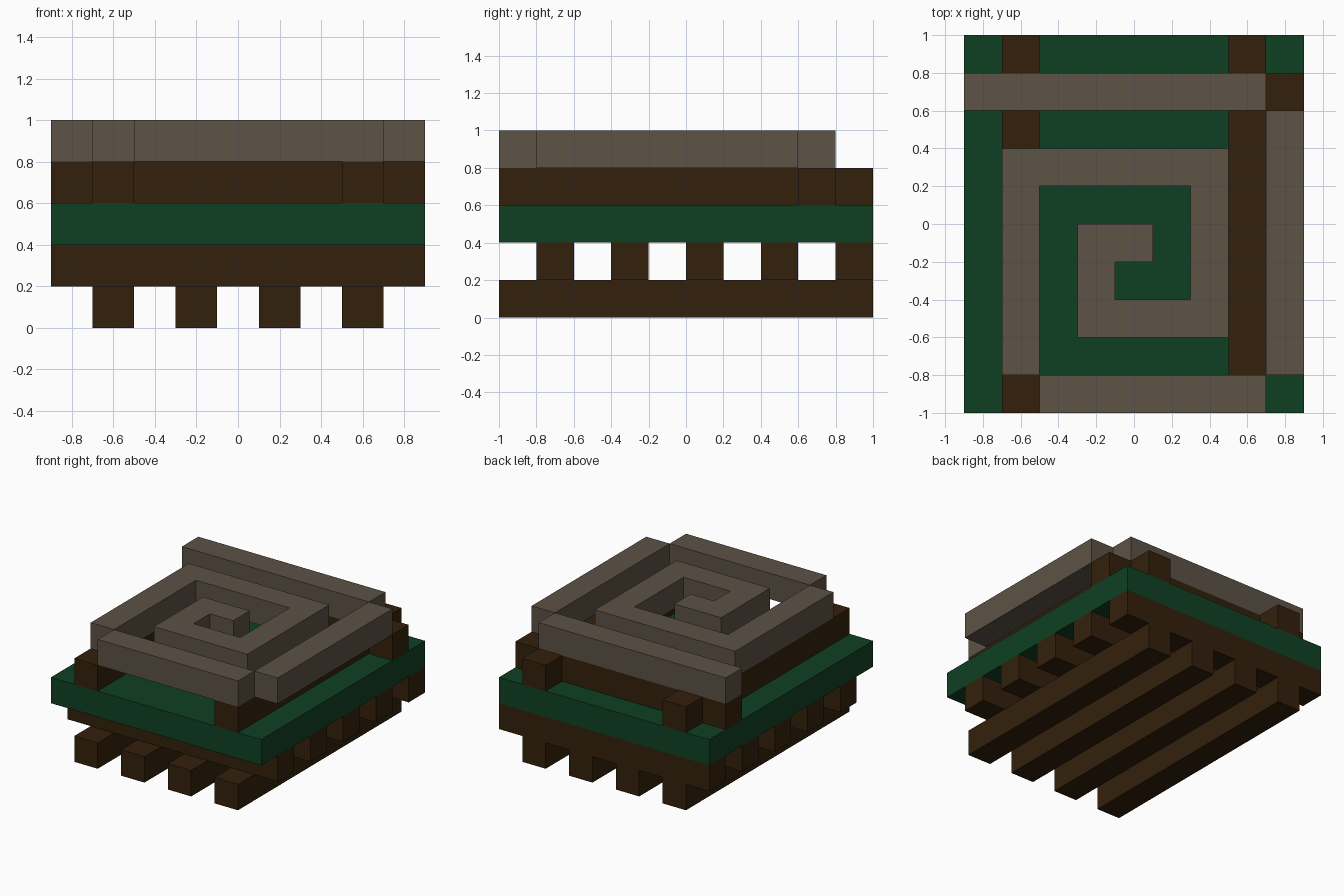
import bpy

if "Cube" in bpy.data.objects:
    bpy.data.objects.remove(bpy.data.objects["Cube"])


def material(name, rgb):
    m = bpy.data.materials.new(name)
    m.diffuse_color = (*rgb, 1.0)
    m.use_nodes = True
    m.node_tree.nodes["Principled BSDF"].inputs["Base Color"].default_value = m.diffuse_color
    return m


BROWN = material("dark brown wood", (0.034, 0.0144, 0.0037))
GREEN = material("deep green", (0.0048, 0.0513, 0.0168))
STONE = material("grey brown stone", (0.109, 0.084, 0.061))


def block(name, x0, x1, y0, y1, z0, mat, height=0.2):
    """Axis-aligned bar given by its footprint and base height."""
    bpy.ops.mesh.primitive_cube_add(
        size=1, location=((x0 + x1) / 2, (y0 + y1) / 2, z0 + height / 2))
    ob = bpy.context.object
    ob.name = name
    ob.scale = (x1 - x0, y1 - y0, height)
    bpy.ops.object.transform_apply(location=False, rotation=False, scale=True)
    ob.data.materials.append(mat)
    return ob


# Bottom runners, front to back
for i in range(4):
    x = -0.7 + 0.4 * i
    block(f"runner_{i + 1}", x, x + 0.2, -1, 1, 0.0, BROWN)

# Cross slats, side to side
for i in range(5):
    y = -0.8 + 0.4 * i
    block(f"slat_{i + 1}", -0.9, 0.9, y, y + 0.2, 0.2, BROWN)

# Green slab
block("slab", -0.9, 0.9, -1, 1, 0.4, GREEN)

# Upper frame: two long beams, and a cross beam in three lengths between them
for side, x in (("left", -0.7), ("right", 0.5)):
    block(f"{side}_beam", x, x + 0.2, -1, 1, 0.6, BROWN)
for side, x0, x1 in (("left", -0.9, -0.7), ("middle", -0.5, 0.5), ("right", 0.7, 0.9)):
    block(f"{side}_cross_beam", x0, x1, 0.6, 0.8, 0.6, BROWN)

# Outer border bars of the top
block("back_border", -0.9, 0.7, 0.6, 0.8, 0.8, STONE)
block("right_border", 0.7, 0.9, -0.8, 0.6, 0.8, STONE)
block("front_border", -0.5, 0.7, -1.0, -0.8, 0.8, STONE)

# Square spiral, from the outer end inwards
spiral = [
    (-0.7, -0.5, -0.8, 0.4),
    (-0.5, 0.5, 0.2, 0.4),
    (0.3, 0.5, -0.6, 0.2),
    (-0.3, 0.3, -0.6, -0.4),
    (-0.3, -0.1, -0.4, 0.0),
    (-0.1, 0.1, -0.2, 0.0),
]
for i, (x0, x1, y0, y1) in enumerate(spiral):
    block(f"spiral_bar_{i + 1}", x0, x1, y0, y1, 0.8, STONE)
